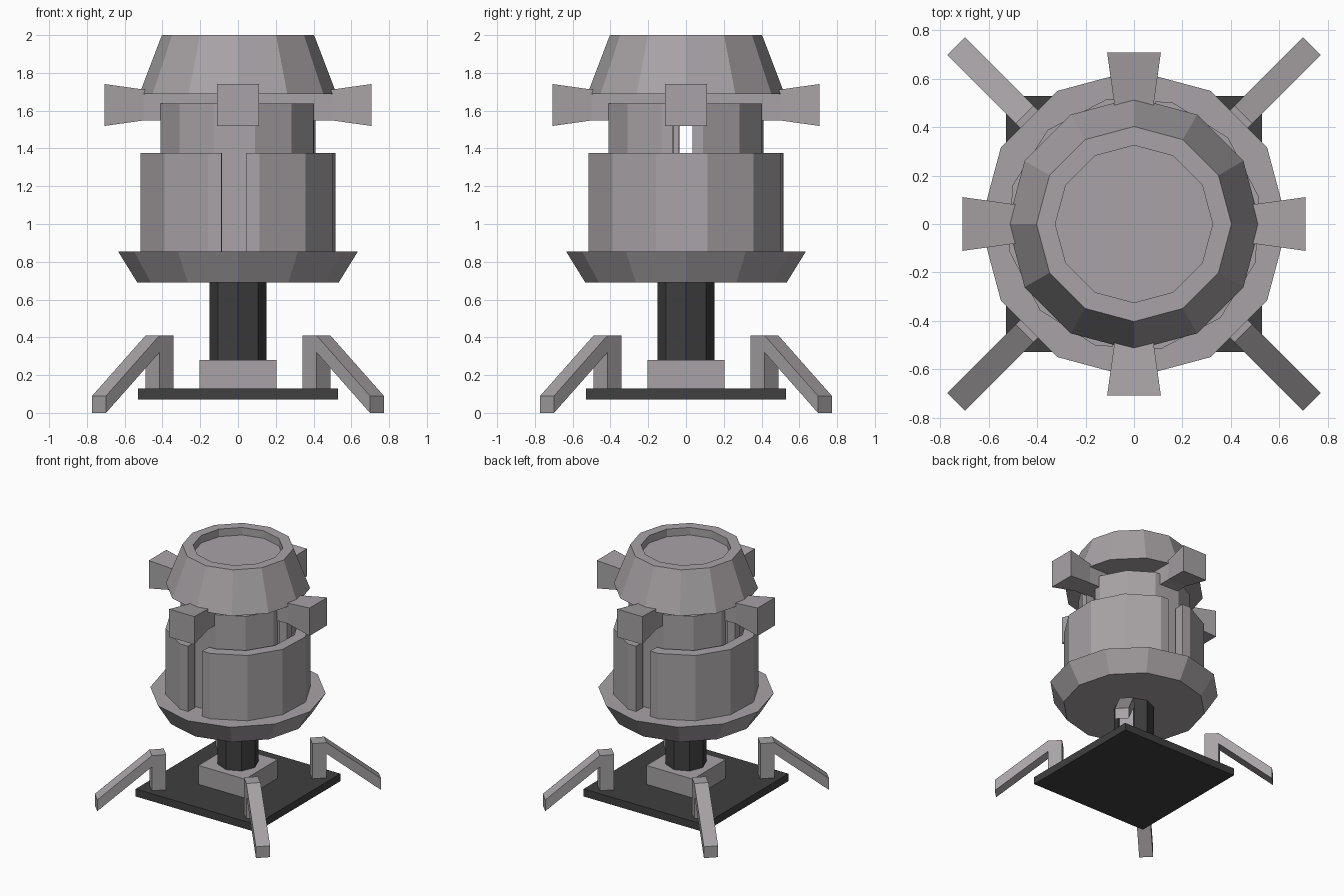
import bpy, bmesh
from math import sin, cos, pi, radians
from mathutils import Matrix

if "Cube" in bpy.data.objects:
    bpy.data.objects.remove(bpy.data.objects["Cube"])


def material(name, rgb):
    m = bpy.data.materials.new(name)
    m.diffuse_color = (*rgb, 1)
    m.use_nodes = True
    m.node_tree.nodes["Principled BSDF"].inputs["Base Color"].default_value = m.diffuse_color
    return m


grey = material("grey_metal", (0.39, 0.365, 0.38))
dark = material("dark_metal", (0.05, 0.05, 0.05))


def finish(name, bm, mat=grey):
    bmesh.ops.recalc_face_normals(bm, faces=bm.faces)
    me = bpy.data.meshes.new(name)
    bm.to_mesh(me)
    bm.free()
    ob = bpy.data.objects.new(name, me)
    bpy.context.collection.objects.link(ob)
    me.materials.append(mat)
    return ob


def loft(bm, rings):
    """Skin a list of point rings and cap both ends."""
    vs = [[bm.verts.new(p) for p in r] for r in rings]
    n = len(vs[0])
    for a, b in zip(vs, vs[1:]):
        for i in range(n):
            j = (i + 1) % n
            bm.faces.new((a[i], a[j], b[j], b[i]))
    bm.faces.new(vs[0])
    bm.faces.new(vs[-1])


def lathe(name, profile, sides, mat=grey):
    bm = bmesh.new()
    loft(bm, [[(r * cos(2 * pi * i / sides), r * sin(2 * pi * i / sides), z)
               for i in range(sides)] for r, z in profile])
    finish(name, bm, mat)


def box(name, half, z0, z1, mat=grey):
    bm = bmesh.new()
    loft(bm, [[(-half, -half, z), (half, -half, z), (half, half, z), (-half, half, z)]
              for z in (z0, z1)])
    finish(name, bm, mat)


def half_shell(name, turn, r_out, r_in, gap, z0, z1):
    """Half of a 12-sided tube, cut straight at gap from the middle."""
    def path(r):
        flat = r * cos(radians(15))
        mid = [(r * cos(radians(a)), r * sin(radians(a))) for a in range(-75, 76, 30)]
        return [(gap, -flat)] + mid + [(gap, flat)]
    bm = bmesh.new()
    loft(bm, [[(*i, z0), (*o, z0), (*o, z1), (*i, z1)]
              for i, o in zip(path(r_in), path(r_out))])
    bm.transform(Matrix.Rotation(radians(turn), 4, 'Z'))
    finish(name, bm)


# Base plate, pedestal block and post
box("base_plate", 0.53, 0.07, 0.13, dark)
box("pedestal_block", 0.205, 0.13, 0.28)
lathe("post", [(0.15, 0.28), (0.15, 0.70)], 8, dark)

# Diagonal legs at the plate corners
leg = [(0.535, 0.13), (0.64, 0.13), (0.64, 0.32), (1.04, 0),
       (1.04, 0.09), (0.64, 0.41), (0.535, 0.41)]
for k in range(4):
    bm = bmesh.new()
    loft(bm, [[(r, y, z) for r, z in leg] for y in (-0.052, 0.052)])
    bm.transform(Matrix.Rotation(radians(45 + 90 * k), 4, 'Z'))
    finish(f"leg_{k + 1}", bm)

# Tray under the body
lathe("tray", [(0.533, 0.69), (0.635, 0.855)], 12)

# Split outer and inner walls, their gaps a quarter turn apart
for k in range(2):
    half_shell(f"outer_wall_{k + 1}", -2.5 + 180 * k, 0.5275, 0.44, 0.065, 0.855, 1.375)
    half_shell(f"inner_wall_{k + 1}", 87.5 + 180 * k, 0.42, 0.35, 0.052, 0.855, 1.637)

# Crossed bars with flared ends
for k, name in enumerate(("cross_bar_x", "cross_bar_y")):
    bm = bmesh.new()
    loft(bm, [[(x, -h, 1.63 - h), (x, h, 1.63 - h), (x, h, 1.63 + h), (x, -h, 1.63 + h)]
              for x, h in ((-0.708, 0.111), (-0.5, 0.082), (0.5, 0.082), (0.708, 0.111))])
    bm.transform(Matrix.Rotation(radians(90 * k), 4, 'Z'))
    finish(name, bm)

# Tapered cap with a recessed top
lathe("cap", [(0.522, 1.688), (0.403, 2.0), (0.325, 2.0), (0.325, 1.94)], 12)
